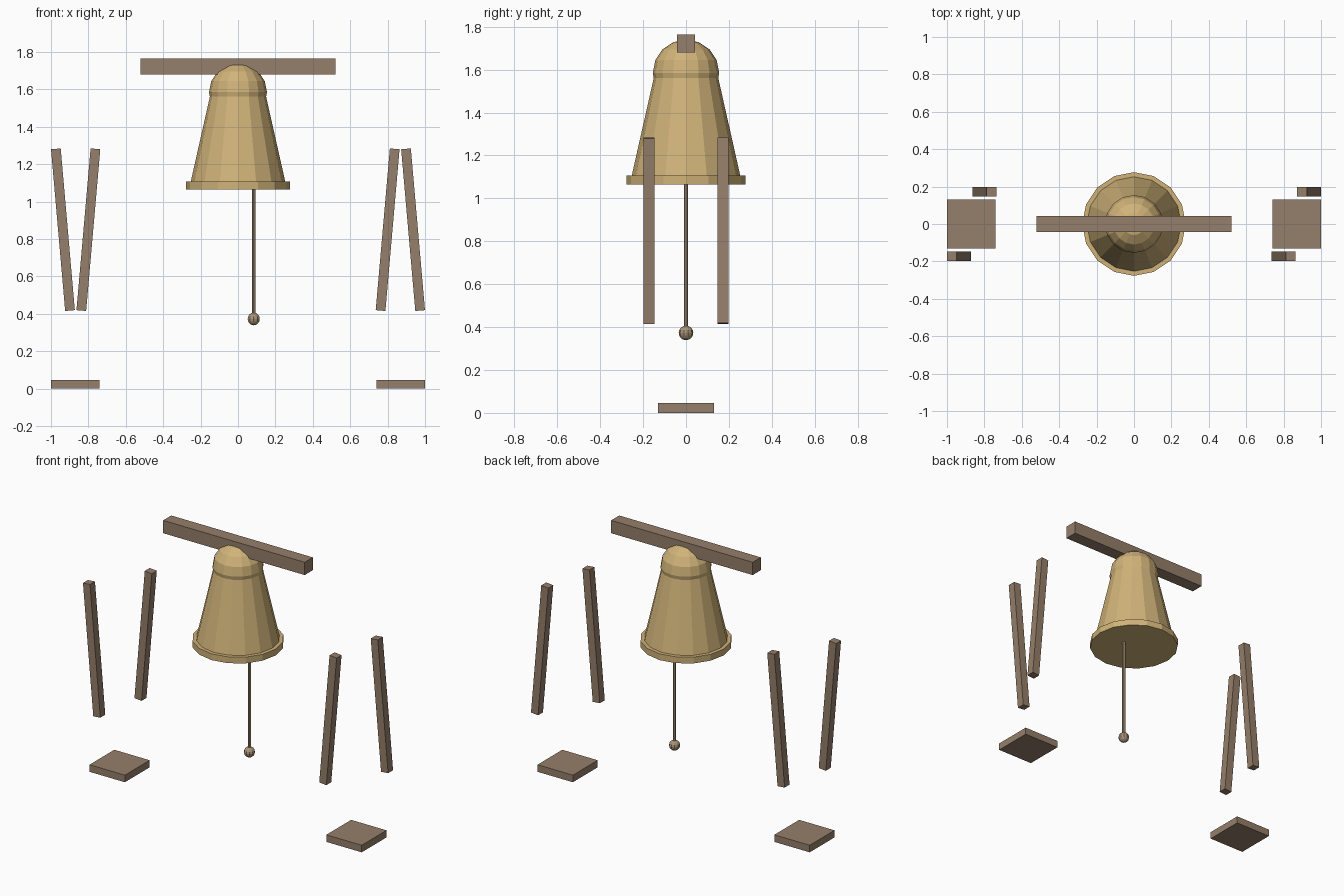
import bpy
from math import radians

cube = bpy.data.objects.get("Cube")
if cube:
    bpy.data.objects.remove(cube, do_unlink=True)


def material(name, color):
    mat = bpy.data.materials.new(name)
    mat.use_nodes = True
    mat.diffuse_color = (*color, 1)
    mat.node_tree.nodes["Principled BSDF"].inputs["Base Color"].default_value = (*color, 1)
    return mat


wood = material("brown wood", (0.30, 0.21, 0.145))
brass = material("brass", (0.63, 0.45, 0.19))
iron = material("tan clapper metal", (0.40, 0.30, 0.19))


def finish(name, mat):
    obj = bpy.context.object
    obj.name = name
    obj.data.materials.append(mat)
    return obj


def box(name, size, loc, tilt=0):
    bpy.ops.mesh.primitive_cube_add(size=1, location=loc, rotation=(0, radians(tilt), 0))
    obj = finish(name, wood)
    obj.scale = size
    return obj


def frustum(name, mat, sides, r_low, r_high, z_low, z_high, x=0):
    bpy.ops.mesh.primitive_cone_add(vertices=sides, radius1=r_low, radius2=r_high,
                                    depth=z_high - z_low, location=(x, 0, (z_low + z_high) / 2))
    return finish(name, mat)


def ball(name, mat, segments, rings, radius, x, z):
    bpy.ops.mesh.primitive_uv_sphere_add(segments=segments, ring_count=rings,
                                         radius=radius, location=(x, 0, z))
    return finish(name, mat)


# Crossbeam
box("crossbeam", (1.04, 0.085, 0.085), (0, 0, 1.722))

# Bell
frustum("bell_body", brass, 16, 0.26, 0.145, 1.075, 1.585)
frustum("bell_rim", brass, 16, 0.277, 0.277, 1.065, 1.107)
ball("bell_crown", brass, 16, 8, 0.155, 0, 1.585)

# Clapper
frustum("clapper_rod", iron, 8, 0.01, 0.01, 0.37, 1.09, x=0.084)
ball("clapper_ball", iron, 10, 8, 0.034, 0.084, 0.373)

# Tilted posts and foot plates on each side
for side, label in ((1, "left"), (-1, "right")):
    box(f"{label}_foot_plate", (0.26, 0.26, 0.047), (side * 0.87, 0, 0.0235))
    for depth, place in ((-1, "front"), (1, "back")):
        x = side * 0.868 + depth * 0.068
        box(f"{label}_{place}_post", (0.052, 0.052, 0.868),
            (x, depth * 0.173, 0.85), tilt=-5 * side * depth)
